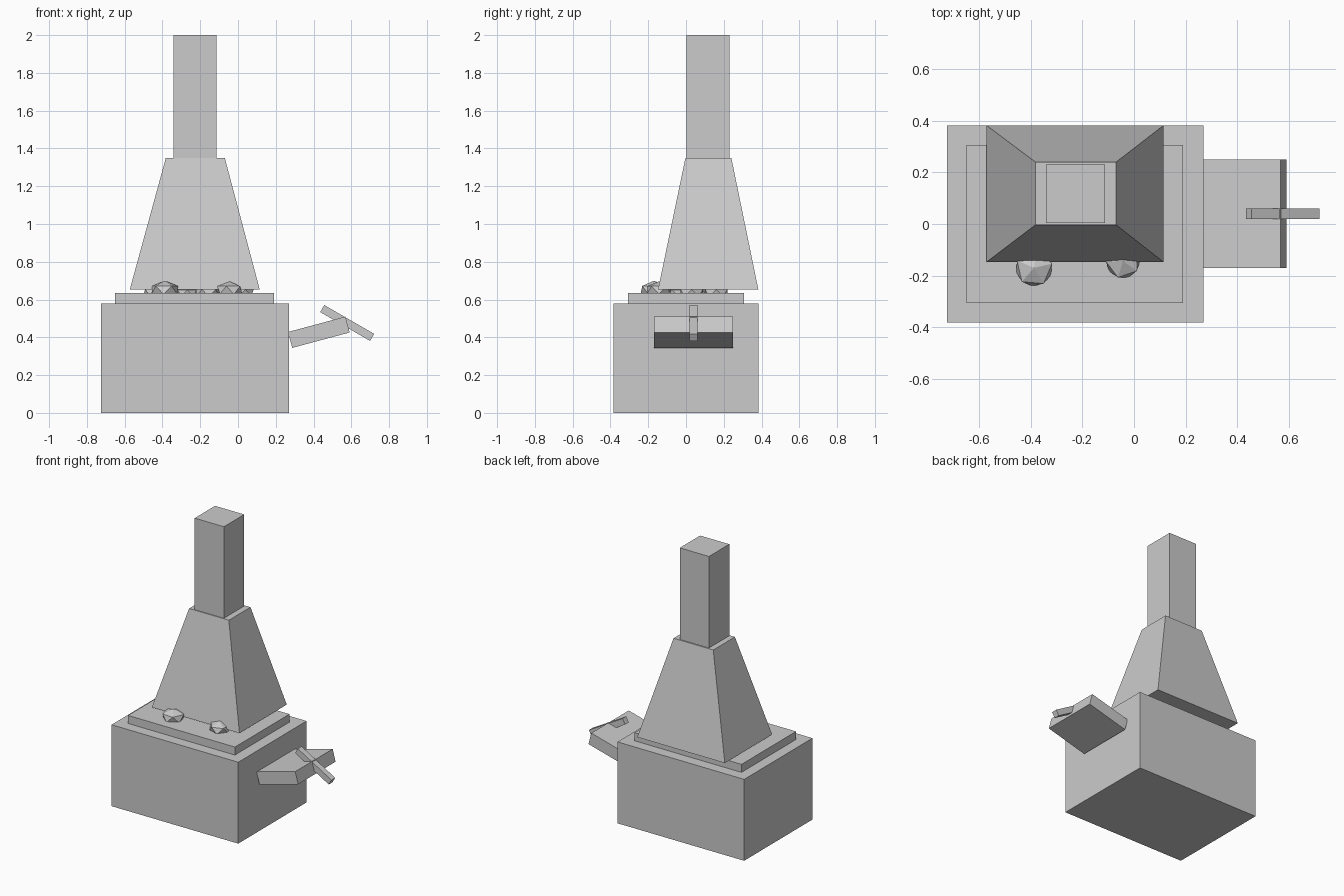
import bpy, bmesh, math, random
from mathutils import Matrix, Vector

if "Cube" in bpy.data.objects:
    bpy.data.objects.remove(bpy.data.objects["Cube"])

random.seed(4)


def finish(bm, name):
    bmesh.ops.recalc_face_normals(bm, faces=bm.faces)
    mesh = bpy.data.meshes.new(name)
    bm.to_mesh(mesh)
    bm.free()
    obj = bpy.data.objects.new(name, mesh)
    bpy.context.collection.objects.link(obj)
    return obj


def box(name, x, y, z, top=None):
    """Box from ranges; top=(x range, y range) tapers it."""
    bm = bmesh.new()
    bmesh.ops.create_cube(bm, size=1)
    for v in bm.verts:
        tx, ty = top if top and v.co.z > 0 else (x, y)
        v.co = Vector((tx[v.co.x > 0], ty[v.co.y > 0], z[v.co.z > 0]))
    return finish(bm, name)


def tilted_box(name, centre, size, degrees):
    obj = box(name, *[(-s / 2, s / 2) for s in size])
    obj.location = centre
    obj.rotation_euler.y = math.radians(degrees)
    return obj


# Forge body and hearth
box("forge_base", (-0.725, 0.27), (-0.383, 0.383), (0, 0.578))
box("hearth_slab", (-0.65, 0.19), (-0.306, 0.306), (0.578, 0.635))

# Tapered smoke hood and chimney
box("smoke_hood", (-0.573, 0.115), (-0.148, 0.383), (0.653, 1.35),
    top=((-0.382, -0.07), (-0.003, 0.24)))
box("chimney", (-0.342, -0.113), (0.003, 0.231), (1.35, 2.0))

# Bellows and its lever on the right side
tilted_box("bellows", (0.428, 0.04, 0.427), (0.315, 0.42, 0.087), -15)
tilted_box("bellows_handle", (0.578, 0.04, 0.476), (0.305, 0.042, 0.043), 30)

# Faceted coals, mostly hidden beneath the hood
coals = [(-0.388, -0.17, 0.08), (-0.043, -0.144, 0.074),
         (-0.44, 0.02, 0.07), (-0.27, -0.06, 0.06), (-0.16, 0.06, 0.07),
         (0.02, 0.03, 0.07), (-0.33, 0.16, 0.07), (-0.06, 0.16, 0.07)]
for i, (x, y, r) in enumerate(coals):
    bm = bmesh.new()
    bmesh.ops.create_icosphere(bm, subdivisions=1, radius=r)
    bmesh.ops.rotate(bm, verts=bm.verts,
                     matrix=Matrix.Rotation(random.uniform(0, 6.28), 3, 'Z'))
    bmesh.ops.scale(bm, verts=bm.verts, vec=(1, 1, 0.62))
    coal = finish(bm, f"coal_{i + 1}")
    coal.location = (x, y, 0.65 if i < 2 else 0.635)
